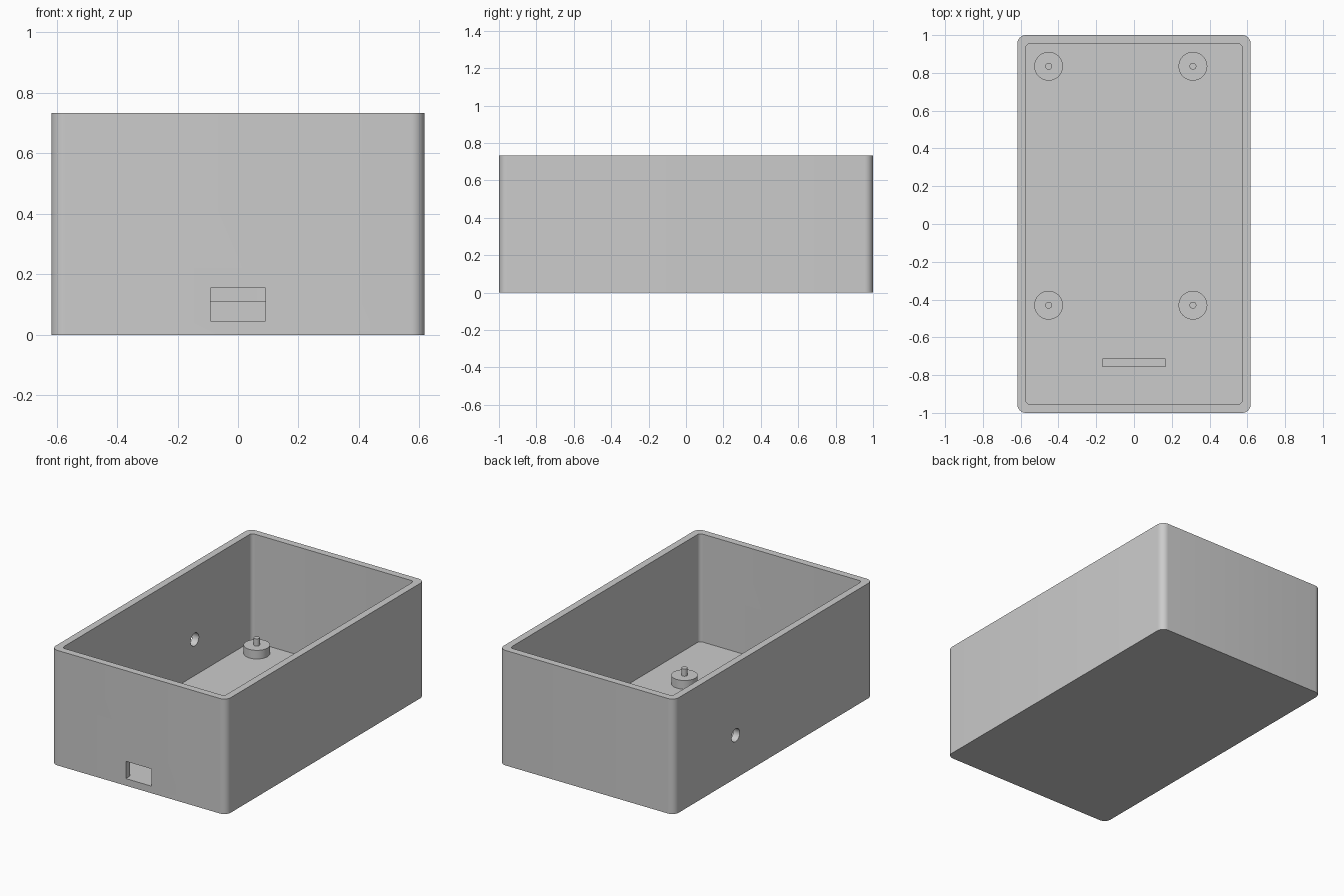
import bpy
import bmesh
from mathutils import Matrix, Vector

default = bpy.data.objects.get("Cube")
if default:
    bpy.data.objects.remove(default, do_unlink=True)

# Overall sizes
WIDTH, DEPTH, HEIGHT, WALL = 1.235, 2.0, 0.733, 0.045
FLOOR = WALL

grey = bpy.data.materials.new("light grey plastic")
grey.use_nodes = True
grey.diffuse_color = (0.6, 0.6, 0.6, 1)
grey.node_tree.nodes["Principled BSDF"].inputs["Base Color"].default_value = grey.diffuse_color


def finish(name, bm):
    mesh = bpy.data.meshes.new(name)
    bm.to_mesh(mesh)
    bm.free()
    mesh.materials.append(grey)
    obj = bpy.data.objects.new(name, mesh)
    bpy.context.collection.objects.link(obj)
    return obj


def box(name, low, high, radius=0):
    """Box between two corners, with optional rounded upright edges."""
    low, high = Vector(low), Vector(high)
    bm = bmesh.new()
    bmesh.ops.create_cube(bm, size=1)
    bmesh.ops.scale(bm, vec=high - low, verts=bm.verts)
    bmesh.ops.translate(bm, vec=(low + high) / 2, verts=bm.verts)
    if radius:
        upright = [e for e in bm.edges if abs(e.verts[0].co.z - e.verts[1].co.z) > 0.01]
        bmesh.ops.bevel(bm, geom=upright, offset=radius, segments=8,
                        profile=0.5, affect='EDGES')
    return finish(name, bm)


def add_cylinder(bm, radius, bottom, top, segments=48):
    bmesh.ops.create_cone(bm, cap_ends=True, segments=segments, radius1=radius, radius2=radius,
                          depth=top - bottom, matrix=Matrix.Translation((0, 0, (bottom + top) / 2)))


def select_only(obj):
    bpy.ops.object.select_all(action='DESELECT')
    obj.select_set(True)
    bpy.context.view_layer.objects.active = obj


def smooth(obj):
    select_only(obj)
    bpy.ops.object.shade_smooth_by_angle(angle=0.6)


def cut(obj, cutter):
    mod = obj.modifiers.new("cut", 'BOOLEAN')
    mod.operation = 'DIFFERENCE'
    mod.solver = 'EXACT'
    mod.object = cutter
    select_only(obj)
    bpy.ops.object.modifier_apply(modifier=mod.name)
    bpy.data.objects.remove(cutter, do_unlink=True)


# Open case with rounded corners
hx, hy = WIDTH / 2, DEPTH / 2
case = box("case", (-hx, -hy, 0), (hx, hy, HEIGHT), radius=WALL)
cut(case, box("cavity", (WALL - hx, WALL - hy, FLOOR), (hx - WALL, hy - WALL, HEIGHT + 0.2),
              radius=0.023))

# Port slot in the front wall, level with the floor
cut(case, box("slot_cutter", (-0.091, -hy - 0.1, FLOOR), (0.091, -hy + 0.1, 0.155)))

# Round cable hole in the -x side wall
bm = bmesh.new()
add_cylinder(bm, 0.041, -0.1, 0.1)
bmesh.ops.transform(bm, verts=bm.verts,
                    matrix=Matrix.Translation((-hx, 0.382, 0.275)) @ Matrix.Rotation(1.5708, 4, 'Y'))
cut(case, finish("hole_cutter", bm))
smooth(case)

# Four board mounts, each a standoff with a locating pin
for side, x in (("right", -0.452), ("left", 0.312)):
    for end, y in (("front", -0.43), ("back", 0.835)):
        for part, radius, bottom, top in (("standoff", 0.076, FLOOR - 0.01, 0.1),
                                          ("pin", 0.018, 0.09, 0.146)):
            bm = bmesh.new()
            add_cylinder(bm, radius, bottom, top)
            mount = finish(f"{end}_{side}_{part}", bm)
            mount.location = (x, y, 0)
            smooth(mount)

# Board stop behind the slot
box("board_stop", (-0.167, -0.758, FLOOR - 0.01), (0.167, -0.711, 0.11))
